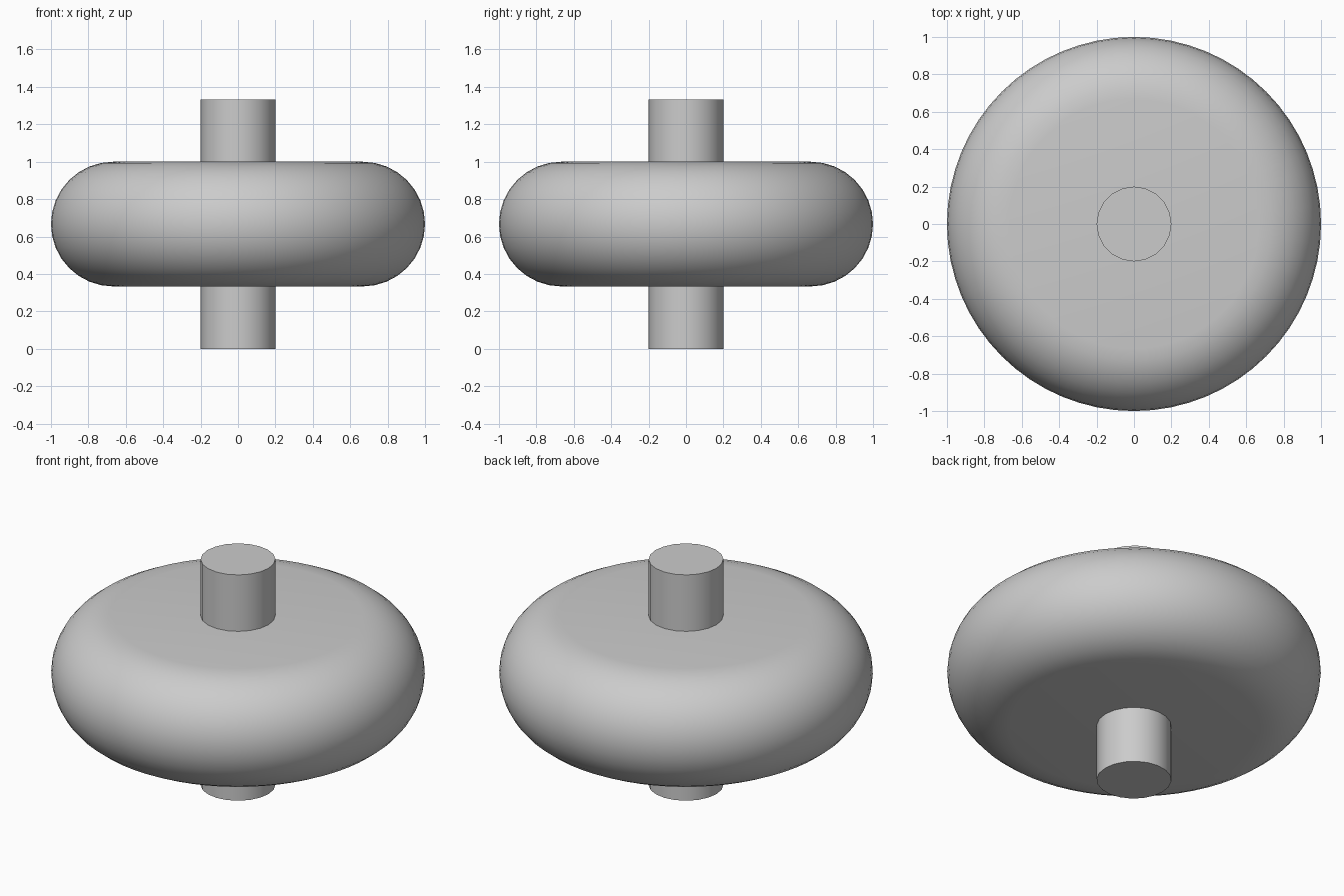
import bpy
import bmesh
from math import pi, sin, cos
from mathutils import Matrix, Vector

cube = bpy.data.objects.get("Cube")
if cube:
    bpy.data.objects.remove(cube, do_unlink=True)

# Single grey material
grey = bpy.data.materials.new("plain_grey")
grey.use_nodes = True
colour = (0.6, 0.6, 0.6, 1)
grey.diffuse_color = colour
grey.node_tree.nodes["Principled BSDF"].inputs["Base Color"].default_value = colour

MID = 2 / 3      # height of the wheel's centre
ROUND = 1 / 3    # radius of the rounded rim


def lathe(name, profile, sides):
    """Revolve an (r, z) profile that starts and ends at the axis."""
    bm = bmesh.new()
    verts = [bm.verts.new((r, 0, z)) for r, z in profile]
    edges = [bm.edges.new(pair) for pair in zip(verts, verts[1:])]
    bmesh.ops.spin(bm, geom=verts + edges, cent=(0, 0, 0), axis=(0, 0, 1),
                   angle=2 * pi, steps=sides, use_merge=True)
    bmesh.ops.remove_doubles(bm, verts=bm.verts, dist=1e-5)
    bmesh.ops.recalc_face_normals(bm, faces=bm.faces)
    mesh = bpy.data.meshes.new(name)
    bm.to_mesh(mesh)
    bm.free()
    mesh.materials.append(grey)
    obj = bpy.data.objects.new(name, mesh)
    bpy.context.collection.objects.link(obj)
    bpy.ops.object.select_all(action="DESELECT")
    obj.select_set(True)
    bpy.context.view_layer.objects.active = obj
    bpy.ops.object.shade_smooth_by_angle(angle=pi / 6)
    return obj


# Wheel: flat discs joined by a half-round rim
steps = 16
rim = [(1 - ROUND + ROUND * cos(a), MID + ROUND * sin(a))
       for a in (-pi / 2 + pi * i / steps for i in range(steps + 1))]
lathe("wheel", [(0, MID - ROUND), *rim, (0, MID + ROUND)], 64)

# Axle: a straight rod through the wheel
lathe("axle", [(0, 0), (0.2, 0), (0.2, 2 * MID), (0, 2 * MID)], 20)
